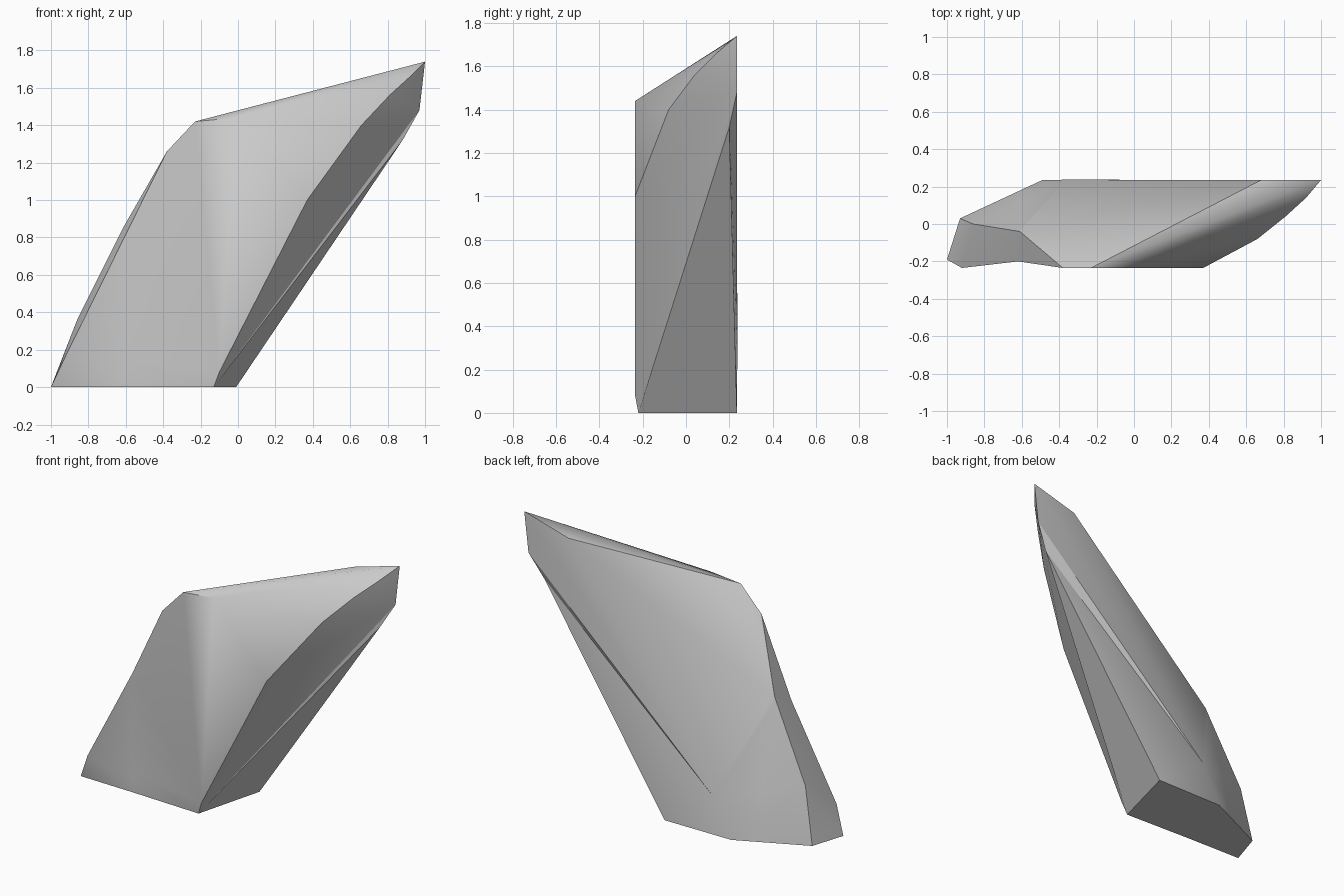
import bpy, bmesh, math
from mathutils import Vector

cube = bpy.data.objects.get("Cube")
if cube:
    bpy.data.objects.remove(cube, do_unlink=True)

FRONT, BACK = -0.235, 0.235

# Corner points of the shard, grouped by region
base = [(-1, -.19, 0), (-.13, -.22, 0), (-.01, BACK, 0), (-.49, BACK, 0), (-.93, .03, 0)]
front_face = [(-.92, FRONT, .17), (-.1, FRONT, .08), (.37, FRONT, 1),
              (-.01, FRONT, 1.44), (-.23, FRONT, 1.42), (-.38, FRONT, 1.26)]
left_ridge = [(.66, -.08, 1.4), (.81, .04, 1.56), (.92, .14, 1.66)]
right_ridge = [(-.61, -.04, .86), (-.86, 0, .36)]
back_face = [(1, BACK, 1.74), (.97, BACK, 1.48), (.88, BACK, 1.32),
             (.68, BACK, 1.65), (-.36, BACK + .002, .25)]

# Wrap the points in a faceted skin
bm = bmesh.new()
for point in base + front_face + left_ridge + right_ridge + back_face:
    bm.verts.new(point)
hull = bmesh.ops.convex_hull(bm, input=bm.verts[:])
loose = [v for v in bm.verts if not v.link_faces]
bmesh.ops.delete(bm, geom=loose, context='VERTS')

# Chip the rear edge inward
chip = min(bm.verts, key=lambda v: (v.co - Vector(back_face[2])).length)
chip.co.y = .2

# Shallow valley down the front
cut = bmesh.ops.bisect_plane(bm, geom=bm.verts[:] + bm.edges[:] + bm.faces[:],
                             plane_co=(-.62, 0, 0), plane_no=(1, 0, 0))
for item in cut["geom_cut"]:
    if isinstance(item, bmesh.types.BMVert) and item.co.y < -.19:
        item.co.y = -.2
bmesh.ops.triangulate(bm, faces=bm.faces[:])
bmesh.ops.recalc_face_normals(bm, faces=bm.faces[:])

mesh = bpy.data.meshes.new("rock_shard")
bm.to_mesh(mesh)
bm.free()
shard = bpy.data.objects.new("rock_shard", mesh)
bpy.context.collection.objects.link(shard)

# Plain grey stone
stone = bpy.data.materials.new("grey_stone")
stone.use_nodes = True
colour = (.6, .6, .6, 1)
stone.diffuse_color = colour
stone.node_tree.nodes["Principled BSDF"].inputs["Base Color"].default_value = colour
mesh.materials.append(stone)

# Soft facets with crisp main edges
bpy.ops.object.select_all(action='DESELECT')
shard.select_set(True)
bpy.context.view_layer.objects.active = shard
bpy.ops.object.shade_smooth_by_angle(angle=math.radians(30))
